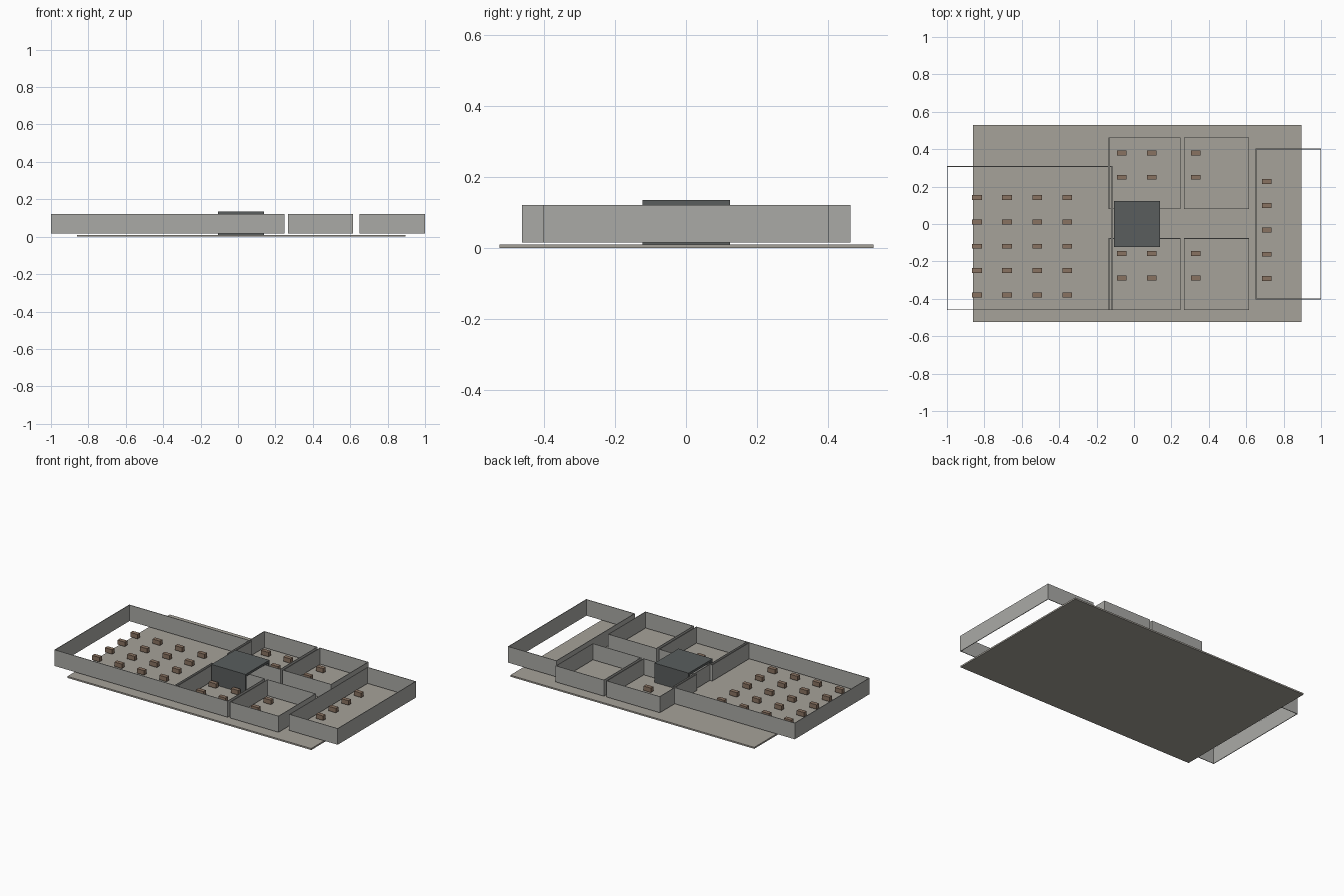
import bpy

if "Cube" in bpy.data.objects:
    bpy.data.objects.remove(bpy.data.objects["Cube"])


def material(name, rgb):
    m = bpy.data.materials.new(name)
    m.diffuse_color = (*rgb, 1)
    m.use_nodes = True
    m.node_tree.nodes["Principled BSDF"].inputs["Base Color"].default_value = m.diffuse_color
    return m


FLOOR = material("floor_stone", (0.38, 0.36, 0.32))
WALL = material("wall_grey", (0.4, 0.4, 0.38))
WOOD = material("desk_wood", (0.25, 0.17, 0.12))
DARK = material("core_dark", (0.1, 0.11, 0.11))


def box(name, x0, x1, y0, y1, z0, z1, mat):
    bpy.ops.mesh.primitive_cube_add(
        size=1, location=((x0 + x1) / 2, (y0 + y1) / 2, (z0 + z1) / 2))
    o = bpy.context.object
    o.name = name
    o.scale = (x1 - x0, y1 - y0, z1 - z0)
    bpy.ops.object.transform_apply(location=False, rotation=False, scale=True)
    o.data.materials.append(mat)
    return o


T = 0.004           # wall thickness
Z0, Z1 = 0.016, 0.121


def room(name, x0, x1, y0, y1):
    box(name + "_front_wall", x0, x1, y0, y0 + T, Z0, Z1, WALL)
    box(name + "_back_wall", x0, x1, y1 - T, y1, Z0, Z1, WALL)
    box(name + "_left_wall", x0, x0 + T, y0 + T, y1 - T, Z0, Z1, WALL)
    box(name + "_right_wall", x1 - T, x1, y0 + T, y1 - T, Z0, Z1, WALL)


def desks(name, xs, ys):
    for x in xs:
        for y in ys:
            box(name + "_desk", x - 0.026, x + 0.026, y - 0.013, y + 0.013,
                0.016, 0.045, WOOD)


# Floor slab
box("floor_slab", -0.861, 0.895, -0.525, 0.528, 0, 0.01, FLOOR)

# Rooms
room("hall", -1.0, -0.115, -0.46, 0.31)
room("east_room", 0.65, 1.0, -0.403, 0.403)
for side, y0, y1 in (("back", 0.08, 0.463), ("front", -0.461, -0.076)):
    room(side + "_room_a", -0.136, 0.249, y0, y1)
    room(side + "_room_b", 0.266, 0.615, y0, y1)

# Desk grids
desks("hall", [-0.84 + 0.161 * i for i in range(4)],
      [0.142 - 0.1305 * i for i in range(5)])
desks("back", (-0.065, 0.095, 0.33), (0.38, 0.25))
desks("front", (-0.065, 0.095, 0.33), (-0.158, -0.288))
desks("east", (0.71,), [0.228 - 0.13 * i for i in range(5)])

# Central core: plates joined by front and back walls, open at the ends
CX0, CX1, CY0, CY1 = -0.106, 0.14, -0.122, 0.124
box("core_floor", CX0, CX1, CY0, CY1, 0.01, 0.017, DARK)
box("core_roof", CX0, CX1, CY0, CY1, 0.121, 0.136, DARK)
box("core_front_wall", CX0, CX1, CY0, CY0 + 0.012, 0.017, 0.121, DARK)
box("core_back_wall", CX0, CX1, CY1 - 0.012, CY1, 0.017, 0.121, DARK)
